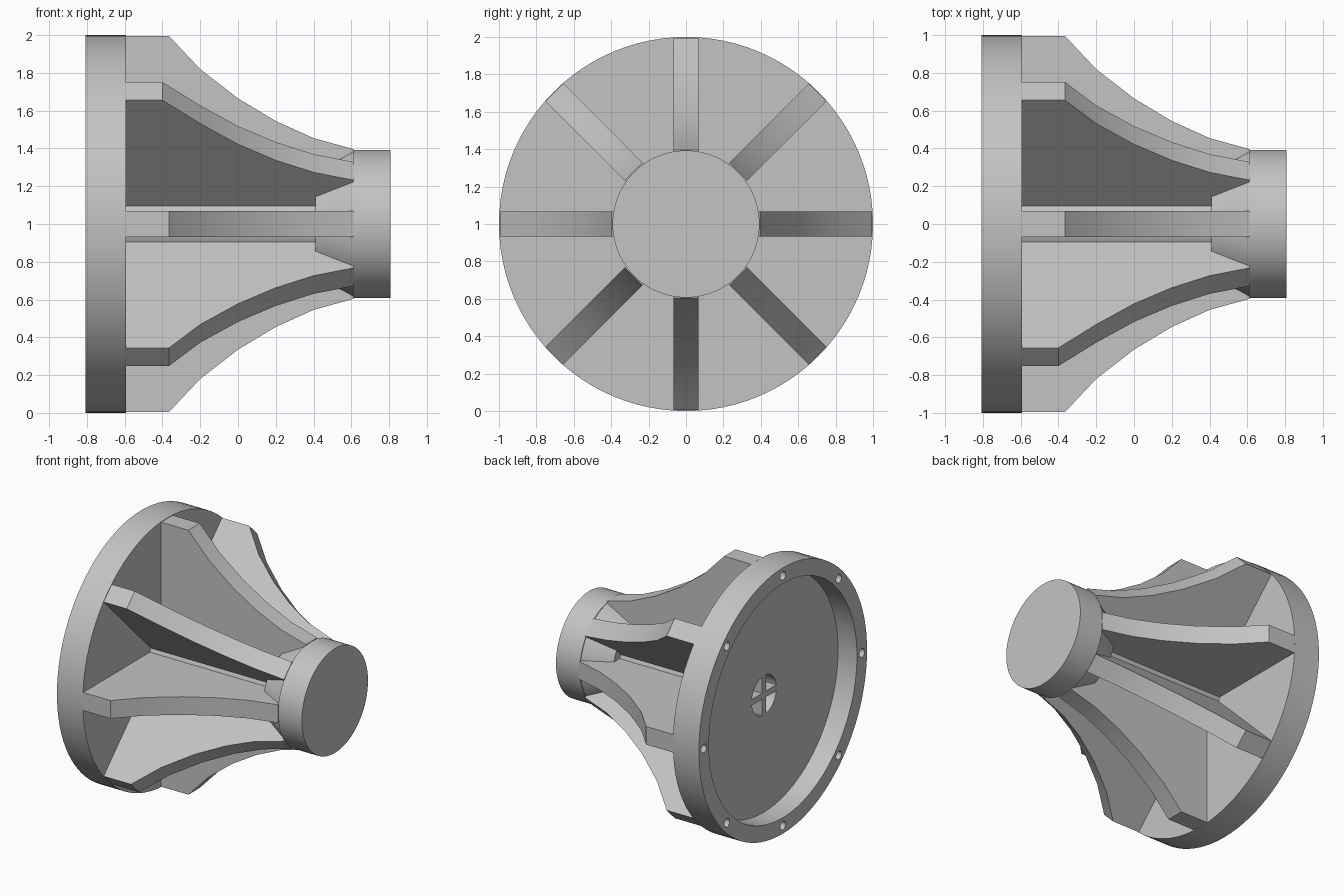
import bpy
import bmesh
from math import radians, pi
from mathutils import Matrix, Vector

cube = bpy.data.objects.get("Cube")
if cube:
    bpy.data.objects.remove(cube, do_unlink=True)

AXIS = Matrix.Translation((0, 0, 1))      # the turning axis runs along x at z = 1
BACK, FLOOR, FRONT = -0.807, -0.65, -0.592
BORE, CORE, HUB = 0.147, 0.213, 0.393
HUB_START, HUB_END = 0.608, 0.807
RIB_HALF = 0.068

grey = bpy.data.materials.new("plain_grey")
grey.use_nodes = True
grey.diffuse_color = (0.55, 0.55, 0.55, 1)
grey.node_tree.nodes["Principled BSDF"].inputs["Base Color"].default_value = (0.55, 0.55, 0.55, 1)


def finish(bm, name, matrix=AXIS):
    bmesh.ops.recalc_face_normals(bm, faces=bm.faces)
    mesh = bpy.data.meshes.new(name)
    bm.to_mesh(mesh)
    bm.free()
    mesh.materials.append(grey)
    obj = bpy.data.objects.new(name, mesh)
    obj.matrix_world = matrix
    bpy.context.collection.objects.link(obj)
    return obj


def smooth(obj):
    bpy.ops.object.select_all(action='DESELECT')
    obj.select_set(True)
    bpy.context.view_layer.objects.active = obj
    bpy.ops.object.shade_smooth_by_angle(angle=radians(30))


def lathe(name, profile, steps=96):
    """Turn a closed (x, radius) outline around the x axis."""
    bm = bmesh.new()
    verts = [bm.verts.new((x, 0, r)) for x, r in profile]
    edges = [bm.edges.new((a, b)) for a, b in zip(verts, verts[1:] + verts[:1])]
    bmesh.ops.spin(bm, geom=verts + edges, cent=(0, 0, 0), axis=(1, 0, 0),
                   angle=2 * pi, steps=steps)
    bmesh.ops.remove_doubles(bm, verts=bm.verts, dist=0.0001)
    return finish(bm, name)


def cylinder(bm, x0, x1, radius, sides, offset=Vector()):
    place = Matrix.Translation(Vector(((x0 + x1) / 2, 0, 0)) + offset)
    bmesh.ops.create_cone(bm, cap_ends=True, segments=sides, radius1=radius, radius2=radius,
                          depth=x1 - x0, matrix=place @ Matrix.Rotation(pi / 2, 4, 'Y'))


# Flange with a deep recess in its back and a central bore
flange = lathe("flange", [(BACK, 1), (FRONT, 1), (FRONT, BORE), (FLOOR, BORE),
                          (FLOOR, 0.88), (BACK, 0.88)])

# Bolt holes in the flange rim, one behind each rib
bm = bmesh.new()
for i in range(8):
    offset = Matrix.Rotation(i * pi / 4, 3, 'X') @ Vector((0, 0, 0.94))
    cylinder(bm, BACK - 0.1, BACK + 0.16, 0.032, 20, offset)
cutter = finish(bm, "bolt_hole_cutter")
cutter.hide_render = True
cut = flange.modifiers.new("bolt_holes", 'BOOLEAN')
cut.operation, cut.solver, cut.object = 'DIFFERENCE', 'EXACT', cutter
bpy.context.view_layer.objects.active = flange
bpy.ops.object.modifier_apply(modifier=cut.name)
bpy.data.objects.remove(cutter, do_unlink=True)
smooth(flange)

# Hollow core, flared collar and solid hub
smooth(lathe("core_tube", [(FRONT - 0.01, BORE), (FRONT - 0.01, CORE),
                           (0.45, CORE), (0.45, BORE)]))
smooth(lathe("collar", [(0.41, BORE), (0.41, 0.28), (HUB_START, 0.387), (HUB_START, BORE)]))
bm = bmesh.new()
cylinder(bm, HUB_START, HUB_END, HUB, 96)
smooth(finish(bm, "hub"))

# Crossed webs inside the bore
for name, size in (("upright_web", (0.045, 0.295)), ("level_web", (0.295, 0.045))):
    bm = bmesh.new()
    length = HUB_START - FLOOR
    bmesh.ops.create_cube(bm, size=1, matrix=Matrix.Translation((FLOOR + length / 2, 0, 0))
                          @ Matrix.Diagonal((length, *size, 1)))
    finish(bm, name)

# Eight curved radial ribs; one has a slightly shorter shoulder
CURVE = [(-0.2, 0.82), (0, 0.665), (0.2, 0.545), (0.4, 0.455), (0.612, 0.396)]
for i in range(8):
    shoulder = -0.4 if i == 1 else -0.365
    outline = [(-0.6, 0.165), (-0.6, 0.995), (shoulder, 0.995)] + CURVE + [(0.612, 0.165)]
    bm = bmesh.new()
    side = bm.faces.new([bm.verts.new((x, -RIB_HALF, r)) for x, r in outline])
    moved = bmesh.ops.extrude_face_region(bm, geom=[side])["geom"]
    bmesh.ops.translate(bm, vec=(0, 2 * RIB_HALF, 0),
                        verts=[v for v in moved if isinstance(v, bmesh.types.BMVert)])
    smooth(finish(bm, f"rib_{i + 1}", AXIS @ Matrix.Rotation(i * pi / 4, 4, 'X')))
